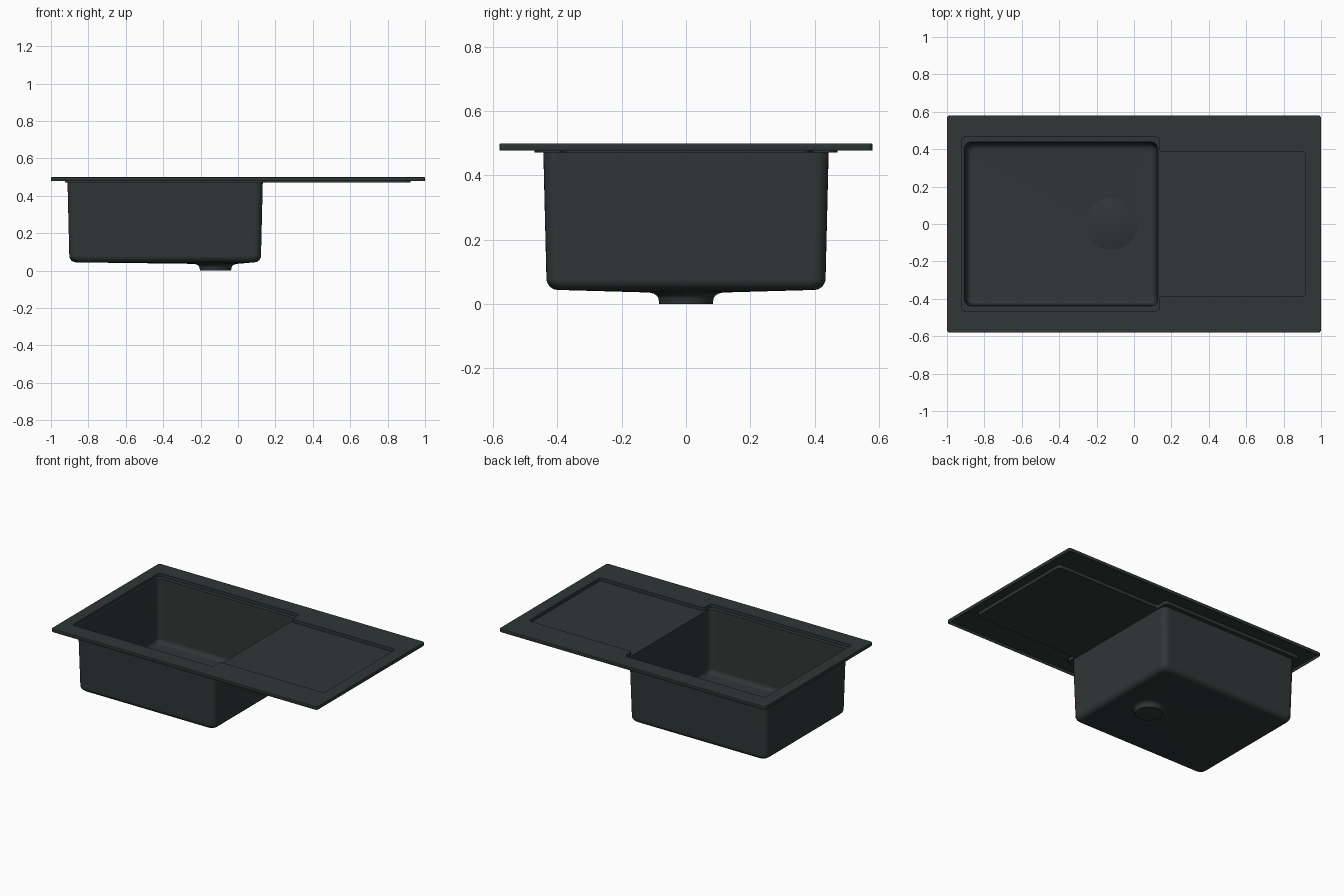
import bpy, bmesh, math
from mathutils import Vector

if "Cube" in bpy.data.objects:
    bpy.data.objects.remove(bpy.data.objects["Cube"])

DECK, LEDGE, SKIRT = 0.5, 0.478, 0.478   # deck top, recess floor, skirt bottom
SHEET = 0.006                            # sheet thickness
DRAIN = (-0.12, 0.0)

granite = bpy.data.materials.new("dark green grey")
granite.diffuse_color = (0.028, 0.038, 0.037, 1)
granite.use_nodes = True
granite.node_tree.nodes["Principled BSDF"].inputs["Base Color"].default_value = granite.diffuse_color


def rounded(points, r, n=6):
    """Fillet every right-angle corner of a polygon."""
    out = []
    for i, p in enumerate(points):
        p = Vector(p)
        a = p + (Vector(points[i - 1]) - p).normalized() * r
        b = p + (Vector(points[(i + 1) % len(points)]) - p).normalized() * r
        c = a + b - p
        for k in range(n + 1):
            t = math.pi / 2 * k / n
            out.append(c + (a - c) * math.cos(t) + (b - c) * math.sin(t))
    return out


def rect(x0, x1, y, r, d=0.0):
    return rounded([(x0 + d, d - y), (x1 - d, d - y), (x1 - d, y - d), (x0 + d, y - d)], r)


def circle(r, n=56):
    return [(DRAIN[0] + r * math.cos(2 * math.pi * i / n),
             DRAIN[1] + r * math.sin(2 * math.pi * i / n)) for i in range(n)]


def ring(bm, pts, z):
    return [bm.verts.new((p[0], p[1], z)) for p in pts]


def bridge(bm, a, b):
    n = len(a)
    for i in range(n):
        j = (i + 1) % n
        bm.faces.new((a[i], a[j], b[j], b[i]))


def loft(bm, rings):
    for a, b in zip(rings, rings[1:]):
        bridge(bm, a, b)


def fill_between(bm, a, b):
    edges = []
    for loop in (a, b):
        for i in range(len(loop)):
            pair = (loop[i], loop[(i + 1) % len(loop)])
            edges.append(bm.edges.get(pair) or bm.edges.new(pair))
    bmesh.ops.triangle_fill(bm, edges=edges, use_beauty=True, normal=(0, 0, 1))


def finish(bm, name):
    bmesh.ops.recalc_face_normals(bm, faces=bm.faces)
    mesh = bpy.data.meshes.new(name)
    bm.to_mesh(mesh)
    bm.free()
    mesh.materials.append(granite)
    ob = bpy.data.objects.new(name, mesh)
    bpy.context.collection.objects.link(ob)
    bpy.ops.object.select_all(action='DESELECT')
    ob.select_set(True)
    bpy.context.view_layer.objects.active = ob
    bpy.ops.object.shade_smooth_by_angle(angle=math.radians(35))
    return ob


# --- sink body: one pressed sheet, from skirt to drain ---
bm = bmesh.new()

# skirt and softened deck edge
skirt = [ring(bm, rect(-1, 1, 0.58, 0.015, d), z)
         for d, z in ((0, SKIRT), (0, 0.496), (0.0012, 0.4988), (0.004, DECK))]
loft(bm, skirt)

# recess shared by bowl ledge and draining board
outline = rounded([(-0.92, -0.465), (0.135, -0.465), (0.135, -0.385), (0.915, -0.385),
                   (0.915, 0.385), (0.135, 0.385), (0.135, 0.465), (-0.92, 0.465)], 0.018)
recess_top, recess_floor = ring(bm, outline, DECK), ring(bm, outline, LEDGE)
fill_between(bm, skirt[-1], recess_top)
bridge(bm, recess_top, recess_floor)

# tapered bowl with rounded foot
steps = [(0, LEDGE), (0.001, 0.45), (0.010, 0.08)]
for k in range(1, 7):
    a = math.pi / 2 * k / 6
    steps.append((0.010 + 0.03 * (1 - math.cos(a)), 0.08 - 0.03 * math.sin(a)))
bowl = [ring(bm, rect(-0.906, 0.127, 0.438, 0.035, d), z) for d, z in steps]
fill_between(bm, recess_floor, bowl[0])
loft(bm, bowl)

# sloping floor and drain outlet
outlet = [ring(bm, circle(r), z) for r, z in
          ((0.115, 0.042), (0.098, 0.038), (0.086, 0.030), (0.080, 0.020), (0.078, SHEET))]
fill_between(bm, bowl[-1], outlet[0])
loft(bm, outlet)
bm.faces.new(outlet[-1])

# make the visible side face up before thickening
bmesh.ops.recalc_face_normals(bm, faces=bm.faces)
bm.faces.ensure_lookup_table()
flip = bm.faces[-1].normal.z < 0
body = finish(bm, "sink_body")
if sum(p.normal.z * p.area for p in body.data.polygons) < 0:
    body.data.flip_normals()
solid = body.modifiers.new("thickness", 'SOLIDIFY')
solid.thickness = SHEET
solid.offset = -1
solid.use_even_offset = True
body.modifiers.new("even shading", 'WEIGHTED_NORMAL').keep_sharp = True

# --- drain cover: thin disc over the outlet ---
bm = bmesh.new()
cover = [ring(bm, circle(r), z) for r, z in ((0.138, 0.040), (0.138, 0.046), (0.136, 0.047))]
loft(bm, cover)
bm.faces.new(cover[-1])
bm.faces.new(cover[0])
finish(bm, "drain_cover")
